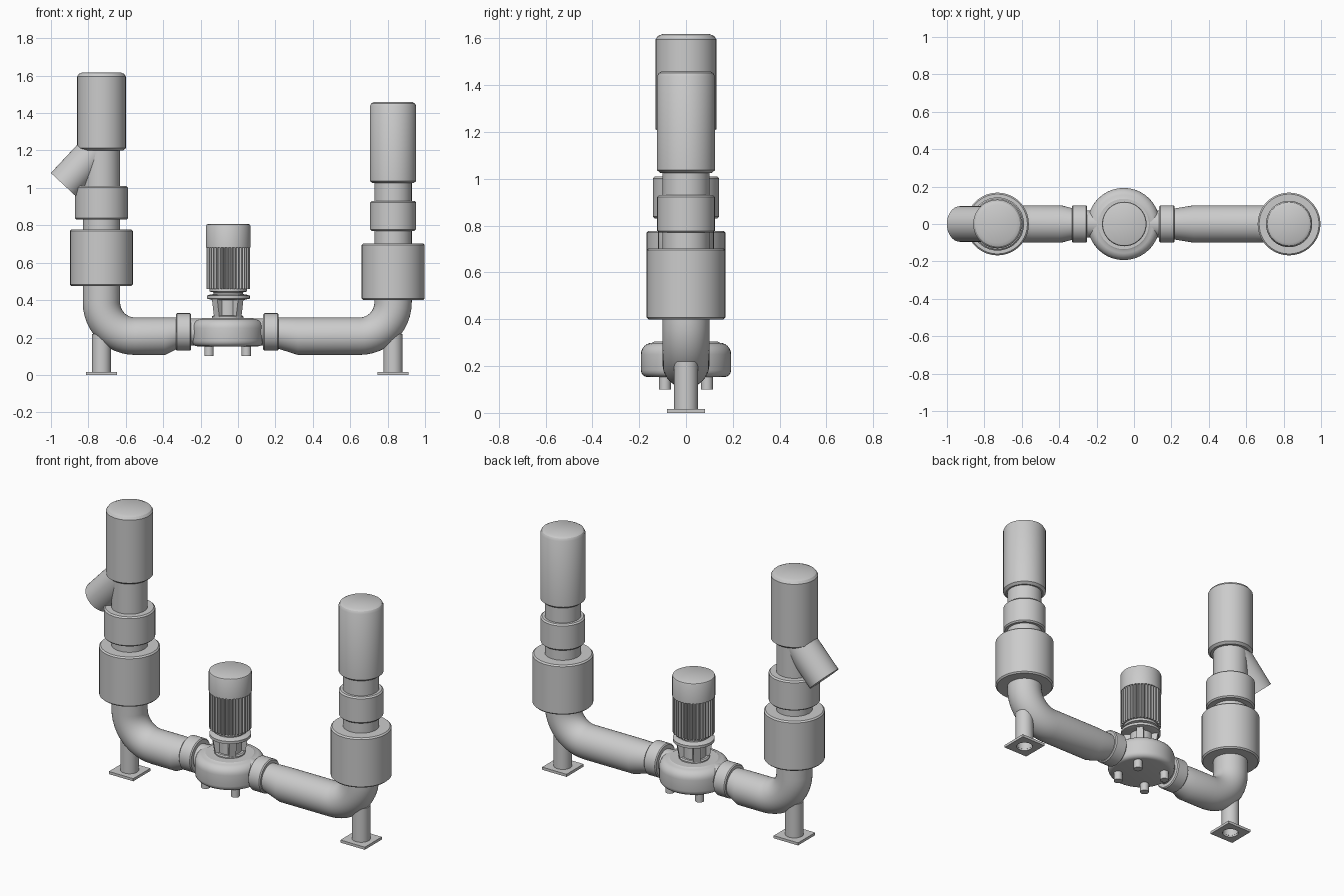
import bpy, bmesh
from math import sin, cos, pi, radians, atan2

if "Cube" in bpy.data.objects:
    bpy.data.objects.remove(bpy.data.objects["Cube"])

UP = pi / 2


def ring(x, z, r, ang=UP, y=0.0, n=40, shape=None):
    """Cross-section in a plane whose normal lies in xz at angle ang."""
    pts = []
    for i in range(n):
        t = 2 * pi * i / n
        k = r * (shape(i, t) if shape else 1)
        u, v = k * cos(t), k * sin(t)
        pts.append((x - sin(ang) * u, y + v, z + cos(ang) * u))
    return pts


def loft(name, rings, closed=False):
    bm = bmesh.new()
    loops = [[bm.verts.new(p) for p in r] for r in rings]
    pairs = list(zip(loops, loops[1:]))
    if closed:
        pairs.append((loops[-1], loops[0]))
    else:
        bm.faces.new(loops[0])
        bm.faces.new(loops[-1])
    n = len(loops[0])
    for a, b in pairs:
        for i in range(n):
            j = (i + 1) % n
            bm.faces.new((a[i], a[j], b[j], b[i]))
    bmesh.ops.recalc_face_normals(bm, faces=bm.faces)
    me = bpy.data.meshes.new(name)
    bm.to_mesh(me)
    bm.free()
    ob = bpy.data.objects.new(name, me)
    bpy.context.collection.objects.link(ob)
    bpy.ops.object.select_all(action='DESELECT')
    ob.select_set(True)
    bpy.context.view_layer.objects.active = ob
    bpy.ops.object.shade_smooth_by_angle(angle=radians(30))
    return ob


def lathe(name, x, profile, y=0.0):
    return loft(name, [ring(x, z, r, y=y) for r, z in profile])


def drum(name, x, r, z0, z1, c=0.008):
    """Upright cylinder with small chamfers."""
    return lathe(name, x, [(r - c, z0), (r, z0 + c), (r, z1 - c), (r - c, z1)])


def square(i, t):
    return 1 / max(abs(cos(t)), abs(sin(t)))


def column(side, s, cx, flange_x, taper_x, big, collar, top):
    # reducer, horizontal pipe and elbow in one sweep
    R, zc = 0.18, 0.207
    d = 0 if s > 0 else pi
    rings = [ring(flange_x, 0.224, 0.082, d), ring(taper_x, zc, 0.1, d)]
    for i in range(13):
        a = UP * i / 12
        rings.append(ring(cx - s * R + s * R * sin(a), zc + R * (1 - cos(a)),
                          0.1, atan2(sin(a), s * cos(a))))
    rings.append(ring(cx, big[1] + 0.05, 0.1))
    loft(side + "_elbow_pipe", rings)
    # stacked column
    drum(side + "_large_sleeve", cx, *big)
    drum(side + "_collar", cx, *collar)
    lathe(side + "_riser", cx, [(0.1, big[2] - 0.05), (0.1, top[1] + 0.05)])
    r, z0, z1, c = top
    lathe(side + "_top_cylinder", cx,
          [(r - 0.015, z0), (r, z0 + 0.012), (r, z1 - 0.022), (r - c * 0.35, z1 - 0.008),
           (r - c, z1)])
    # support stand: hollow post on a square plate with a hole
    loft(side + "_stand_post",
         [ring(cx, z, r) for r, z in ((0.051, 0.01), (0.051, 0.22), (0.045, 0.22), (0.045, 0.01))],
         closed=True)
    loft(side + "_stand_plate",
         [ring(cx, 0, 0.082, shape=square), ring(cx, 0.016, 0.082, shape=square),
          ring(cx, 0.016, 0.046), ring(cx, 0, 0.046)], closed=True)


column("left", -1, -0.73, -0.32, -0.39,
       (0.168, 0.475, 0.778), (0.142, 0.83, 1.01), (0.13, 1.2, 1.618, 0.028))
column("right", 1, 0.829, 0.21, 0.32,
       (0.168, 0.40, 0.703), (0.123, 0.77, 0.93), (0.124, 1.025, 1.46, 0.022))

# slanted side branch on the left column
bd = radians(47)
loft("side_branch", [ring(-0.931 + cos(bd) * t, 1.015 + sin(bd) * t, 0.095, bd)
                     for t in (0, 0.28)])

# pump casing with rounded rim
PX = -0.055
prof = [(0.135, 0.305)]
prof += [(0.143 + 0.05 * sin(UP * i / 6), 0.25 + 0.05 * cos(UP * i / 6)) for i in range(7)]
prof += [(0.163 + 0.03 * cos(UP * i / 4), 0.183 - 0.03 * sin(UP * i / 4)) for i in range(5)]
lathe("pump_casing", PX, prof)
for i in range(4):
    lathe("pump_foot", PX + (0.1 if i % 2 else -0.1), [(0.025, 0.1), (0.025, 0.2)],
          y=0.09 if i < 2 else -0.09)

# pipe flanges and stubs either side of the pump
for side, a, b, inner in (("left", -0.332, -0.25, -0.15), ("right", 0.135, 0.217, 0.04)):
    loft(side + "_flange", [ring(x, 0.23, r, 0) for x, r in
                            ((a, 0.094), (a + 0.006, 0.1), (b - 0.006, 0.1), (b, 0.094))])
    loft(side + "_pump_port", [ring(x, 0.229, 0.072, 0)
                               for x in sorted((inner, (a + b) / 2))])

# lantern between pump and motor: core with four tapered ribs
lathe("lantern_core", PX, [(0.065, 0.29), (0.065, 0.41)])
lathe("lantern_base", PX, [(0.085, 0.295), (0.085, 0.312), (0.078, 0.318)])
for k in range(4):
    a = UP * k + pi / 4
    rows = []
    for z, r in ((0.3, 0.082), (0.41, 0.1)):
        rows.append([(PX + cos(a) * u - sin(a) * v, sin(a) * u + cos(a) * v, z)
                     for u, v in ((0.03, -0.02), (r, -0.02), (r, 0.02), (0.03, 0.02))])
    loft("lantern_rib", rows)
MX = -0.052
lathe("motor_flange", MX, [(0.09, 0.402), (0.115, 0.408), (0.115, 0.424), (0.095, 0.43),
                           (0.08, 0.432), (0.08, 0.442), (0.1, 0.446), (0.1, 0.465)])


# finned motor barrel and fan cover
def fins(i, t):
    return 1.0 if i % 4 < 2 else 0.9


loft("motor_fins", [ring(MX, z, 0.117, n=144, shape=fins) for z in (0.46, 0.69)])
lathe("motor_fan_cover", MX, [(0.119, 0.682), (0.119, 0.797), (0.116, 0.803), (0.11, 0.806)])
